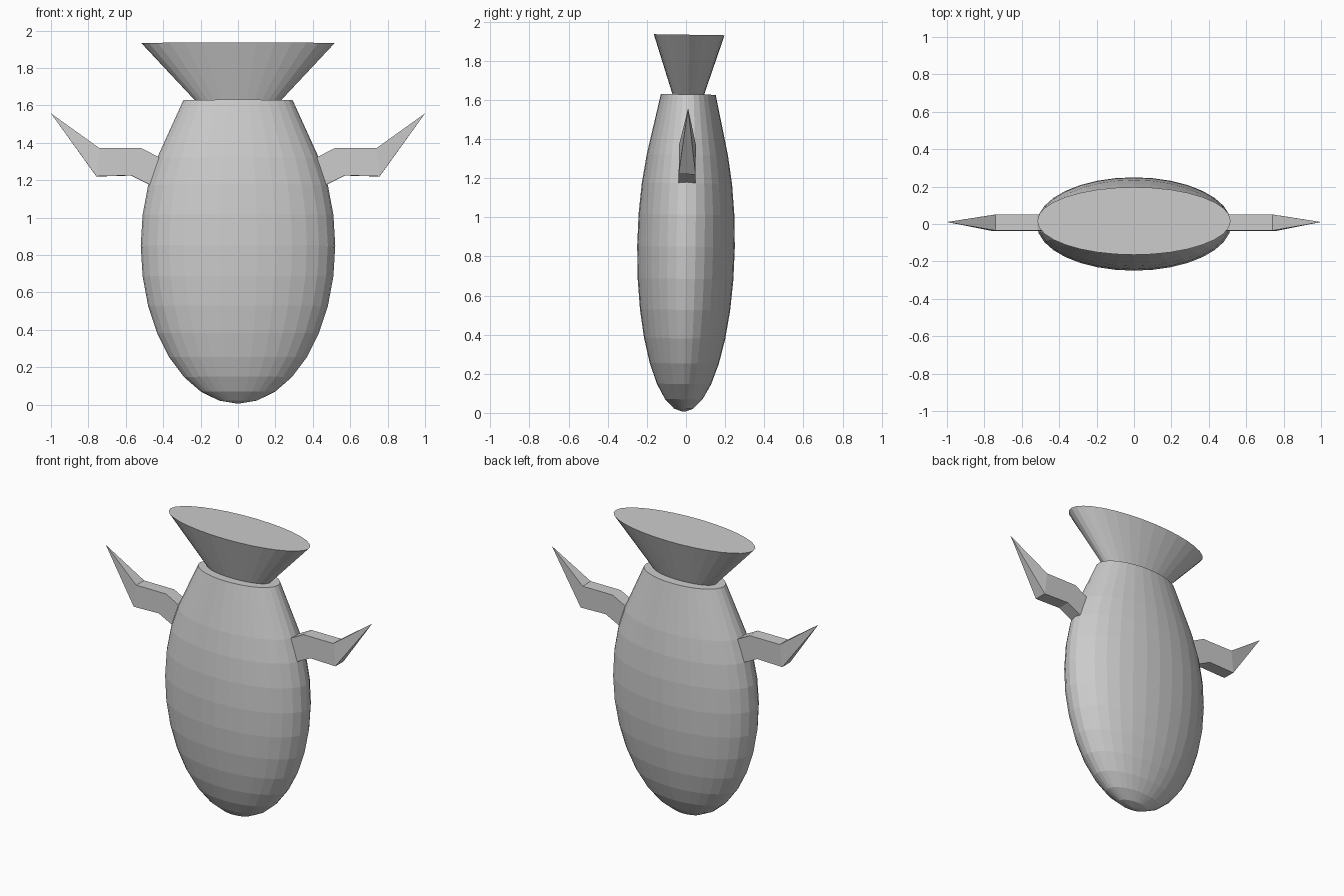
import bpy, bmesh, math
from mathutils import Matrix, Vector

if "Cube" in bpy.data.objects:
    bpy.data.objects.remove(bpy.data.objects["Cube"])

grey = bpy.data.materials.new("plain grey")
grey.diffuse_color = (0.6, 0.6, 0.6, 1)
grey.use_nodes = True
grey.node_tree.nodes["Principled BSDF"].inputs["Base Color"].default_value = grey.diffuse_color

# The whole figure leans very slightly backwards about its middle
LEAN = (Matrix.Translation((0, 0, 0.85)) @ Matrix.Rotation(-0.015, 4, 'X')
        @ Matrix.Translation((0, 0, -0.85)))


def finish(name, bm):
    bmesh.ops.recalc_face_normals(bm, faces=bm.faces)
    bm.transform(LEAN)
    mesh = bpy.data.meshes.new(name)
    bm.to_mesh(mesh)
    bm.free()
    mesh.materials.append(grey)
    obj = bpy.data.objects.new(name, mesh)
    bpy.context.collection.objects.link(obj)
    return obj


def loft(name, rings, flat, sides=32):
    """Stack of elliptical rings (half width, z), capped at both ends."""
    bm = bmesh.new()
    loops = []
    for r, z in rings:
        loops.append([bm.verts.new((r * math.cos(a), r * flat * math.sin(a), z))
                      for a in (2 * math.pi * i / sides for i in range(sides))])
    for lo, hi in zip(loops, loops[1:]):
        for i in range(sides):
            j = (i + 1) % sides
            bm.faces.new((lo[i], lo[j], hi[j], hi[i]))
    bm.faces.new(loops[0])
    bm.faces.new(loops[-1])
    return finish(name, bm)


# Body: flattened ellipsoid, cut off flat at the shoulders
rings = [(0.01, 0.006)]
for k in range(1, 12):
    t = math.pi * k / 16
    rings.append((0.52 * math.sin(t), 0.85 - 0.845 * math.cos(t)))
rings.append((0.292, 1.628))
loft("body", rings, 0.48)

# Head: flared oval funnel with a flat top
loft("flared_head", [(0.205, 1.60), (0.517, 1.933)], 0.35)

# Arms: bent bars ending in upturned points
HALF = 0.043
sections = [((0.32, 1.268), (0.32, 1.10)), ((0.515, 1.37), (0.57, 1.225)),
            ((0.74, 1.37), (0.757, 1.22))]
for side, label in ((1, "right"), (-1, "left")):
    bm = bmesh.new()
    loops = []
    for top, low in sections:
        loops.append([bm.verts.new((side * p[0], y, p[1])) for p, y in
                      ((top, -HALF), (top, HALF), (low, HALF), (low, -HALF))])
    tip = bm.verts.new((side * 1.0, 0, 1.557))
    bm.faces.new(loops[0])
    for i in range(4):
        j = (i + 1) % 4
        for a, b in zip(loops, loops[1:]):
            bm.faces.new((a[i], a[j], b[j], b[i]))
        bm.faces.new((loops[-1][i], loops[-1][j], tip))
    finish(label + "_arm", bm)
